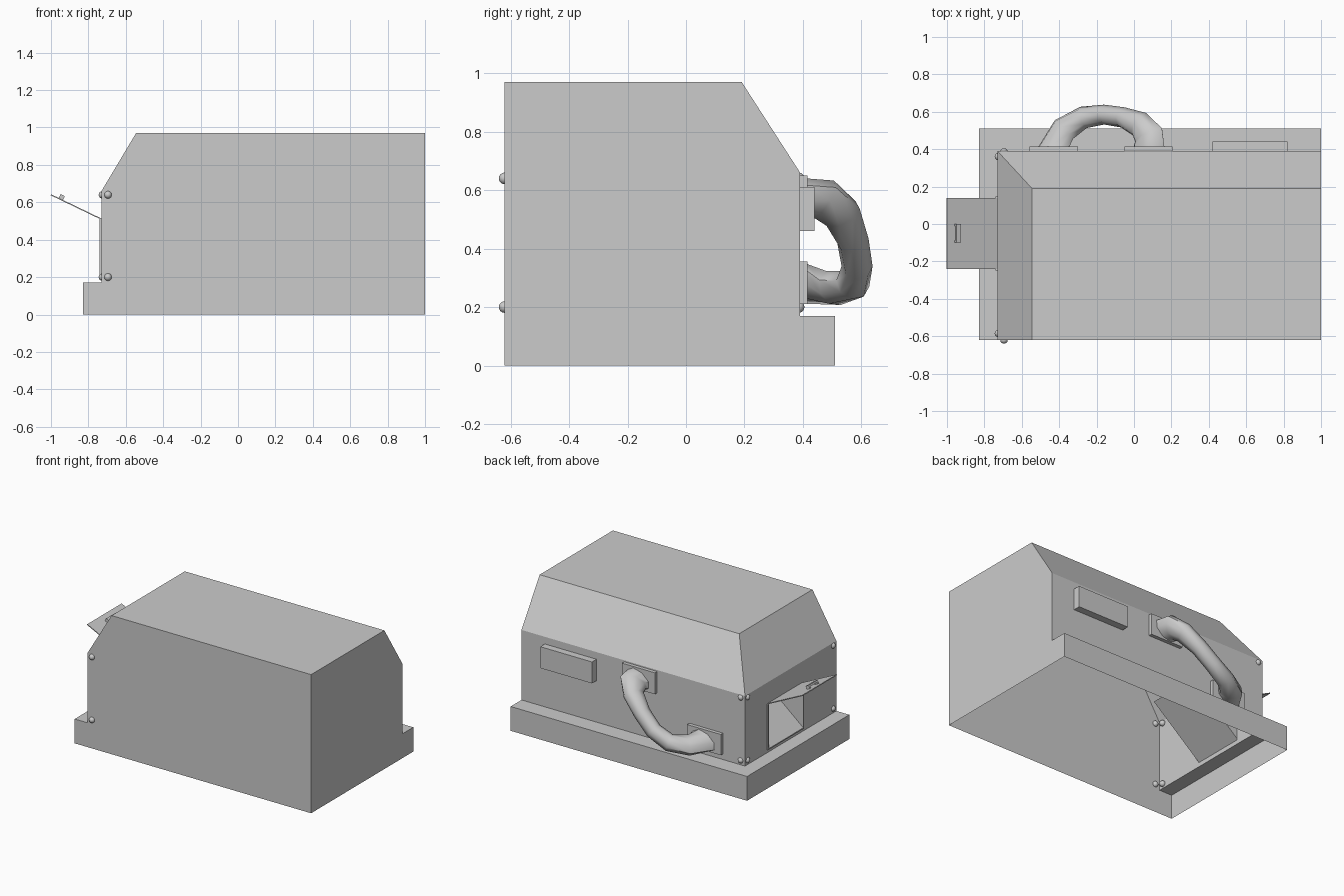
import bpy, bmesh, math
from mathutils import Vector, Matrix

if "Cube" in bpy.data.objects:
    bpy.data.objects.remove(bpy.data.objects["Cube"])


def make(name, faces):
    """Mesh from a list of polygons, welded."""
    bm = bmesh.new()
    for f in faces:
        bm.faces.new([bm.verts.new(p) for p in f])
    bmesh.ops.remove_doubles(bm, verts=bm.verts[:], dist=1e-4)
    bmesh.ops.recalc_face_normals(bm, faces=bm.faces[:])
    me = bpy.data.meshes.new(name)
    bm.to_mesh(me)
    bm.free()
    ob = bpy.data.objects.new(name, me)
    bpy.context.collection.objects.link(ob)
    return ob


def box(name, lo, hi, matrix=None):
    lo, hi = Vector(lo), Vector(hi)
    bpy.ops.mesh.primitive_cube_add(size=1)
    ob = bpy.context.object
    ob.name = name
    local = Matrix.Translation((lo + hi) / 2) @ Matrix.Diagonal((*(hi - lo), 1))
    ob.data.transform(matrix @ local if matrix else local)
    return ob


def smooth(ob, angle=40):
    bpy.ops.object.select_all(action='DESELECT')
    ob.select_set(True)
    bpy.context.view_layer.objects.active = ob
    bpy.ops.object.shade_smooth_by_angle(angle=math.radians(angle))


# Main levels
X0, X1, XW, XT = -0.83, 1.0, -0.73, -0.545   # base left, right, wall, roof edge
Y0, Y1, YW, YT = -0.62, 0.51, 0.39, 0.19     # front, base back, wall, roof edge
ZB, ZS, ZT = 0.17, 0.66, 0.97                # ledge, shoulder, roof
HY0, HY1, HZ0, HZ1 = -0.24, 0.14, 0.20, 0.51  # chute opening

# Housing shell: open underneath, with a stepped base and two sloped shoulders
front = [(X1, 0), (X1, ZT), (XT, ZT), (XW, ZS), (XW, ZB), (X0, ZB), (X0, 0)]
right = [(Y0, 0), (Y1, 0), (Y1, ZB), (YW, ZB), (YW, ZS), (YT, ZT), (Y0, ZT)]
wall = [(XW, Y0, ZB), (XW, YW, ZB), (XW, YW, ZS), (XW, Y0, ZS)]
hole = [(XW, HY0, HZ0), (XW, HY1, HZ0), (XW, HY1, HZ1), (XW, HY0, HZ1)]
shell = [
    [(x, Y0, z) for x, z in front],
    [(X1, y, z) for y, z in right],
    [(X0, Y1, 0), (X1, Y1, 0), (X1, Y1, ZB), (X0, Y1, ZB)],
    [(X0, Y0, 0), (X0, Y1, 0), (X0, Y1, ZB), (X0, Y0, ZB)],
    [(X0, Y0, ZB), (X0, Y1, ZB), (XW, YW, ZB), (XW, Y0, ZB)],
    [(X0, Y1, ZB), (X1, Y1, ZB), (X1, YW, ZB), (XW, YW, ZB)],
    [(XW, YW, ZB), (X1, YW, ZB), (X1, YW, ZS), (XW, YW, ZS)],
    [(XW, YW, ZS), (X1, YW, ZS), (X1, YT, ZT), (XT, YT, ZT)],
    [(XW, Y0, ZS), (XW, YW, ZS), (XT, YT, ZT), (XT, Y0, ZT)],
    [(XT, Y0, ZT), (X1, Y0, ZT), (X1, YT, ZT), (XT, YT, ZT)],
]
for i in range(4):
    j = (i + 1) % 4
    shell.append([wall[i], wall[j], hole[j], hole[i]])
make("housing", shell)

# Chute inside the opening: ramp and two triangular cheeks, with a thin raised rim
xi, xo = -0.365, -0.74
make("chute", [
    [(xo, HY0, HZ0), (xo, HY1, HZ0), (xi, HY1, HZ1), (xi, HY0, HZ1)],
    [(xo, HY0, HZ0), (xi, HY0, HZ1), (xo, HY0, HZ1)],
    [(xo, HY1, HZ0), (xo, HY1, HZ1), (xi, HY1, HZ1)],
    [(xo, HY0, HZ1), (xi, HY0, HZ1), (xi, HY1, HZ1), (xo, HY1, HZ1)],
])
t = 0.008
box("opening_rim_low", (xo, HY0 - t, HZ0 - t), (XW, HY1 + t, HZ0))
for y in (HY0 - t, HY1):
    box("opening_rim_side", (xo, y, HZ0), (XW, y + t, HZ1))

# Open flap, built flat along local -x and tilted about its hinge
tilt = Matrix.Translation((XW, 0, HZ1)) @ Matrix.Rotation(math.atan2(0.13, 0.27), 4, 'Y')
box("flap", (-0.30, HY0, -0.003), (0, HY1, 0.003), tilt)
box("flap_pull_bar", (-0.255, -0.10, 0.014), (-0.23, 0, 0.026), tilt)
for y in (-0.10, -0.012):
    box("flap_pull_post", (-0.255, y, 0), (-0.23, y + 0.012, 0.014), tilt)

# Raised block and handle mounting plates on the back wall
box("back_block", (0.42, YW, 0.46), (0.82, 0.44, 0.61))
box("handle_plate_upper", (-0.05, YW, 0.50), (0.205, 0.415, 0.65))
box("handle_plate_lower", (-0.56, YW, 0.21), (-0.30, 0.415, 0.355))

# Drooping handle: eight-sided tube swept through centre points (x, y, z, in-plane, thickness)
path = [(0.08, 0.41, 0.57, .095, .06), (0.08, 0.47, 0.57, .09, .06),
        (0.035, 0.53, 0.52, .072, .058), (-0.06, 0.57, 0.43, .055, .055),
        (-0.16, 0.585, 0.34, .053, .055), (-0.27, 0.57, 0.28, .06, .056),
        (-0.375, 0.505, 0.265, .075, .058), (-0.43, 0.41, 0.28, .095, .058)]
ref = Vector((0.49, 0, -0.87))
rings, n = [], 8
for i, (x, y, z, a, b) in enumerate(path):
    tan = Vector(path[min(i + 1, len(path) - 1)][:3]) - Vector(path[max(i - 1, 0)][:3])
    if i == 0 or i == len(path) - 1:
        tan = Vector((0, 1 if i == 0 else -1, 0))
    side = ref.cross(tan).normalized()
    up = tan.cross(side).normalized()
    rings.append([Vector((x, y, z)) + side * a * math.cos(2 * math.pi * k / n)
                  + up * b * math.sin(2 * math.pi * k / n) for k in range(n)])
tube = [[r[k], r[(k + 1) % n], s[(k + 1) % n], s[k]]
        for r, s in zip(rings, rings[1:]) for k in range(n)]
smooth(make("handle", tube + [rings[0], rings[-1]]), 50)

# Rounded corner screws on the front, left and back walls
for z in (0.20, 0.64):
    for x, y in ((-0.695, Y0), (-0.695, YW - 0.005), (XW + 0.005, -0.585), (XW + 0.005, 0.36)):
        bpy.ops.mesh.primitive_uv_sphere_add(segments=12, ring_count=8, radius=0.02,
                                             location=(x, y, z))
        bpy.context.object.name = "corner_screw"
        smooth(bpy.context.object)
